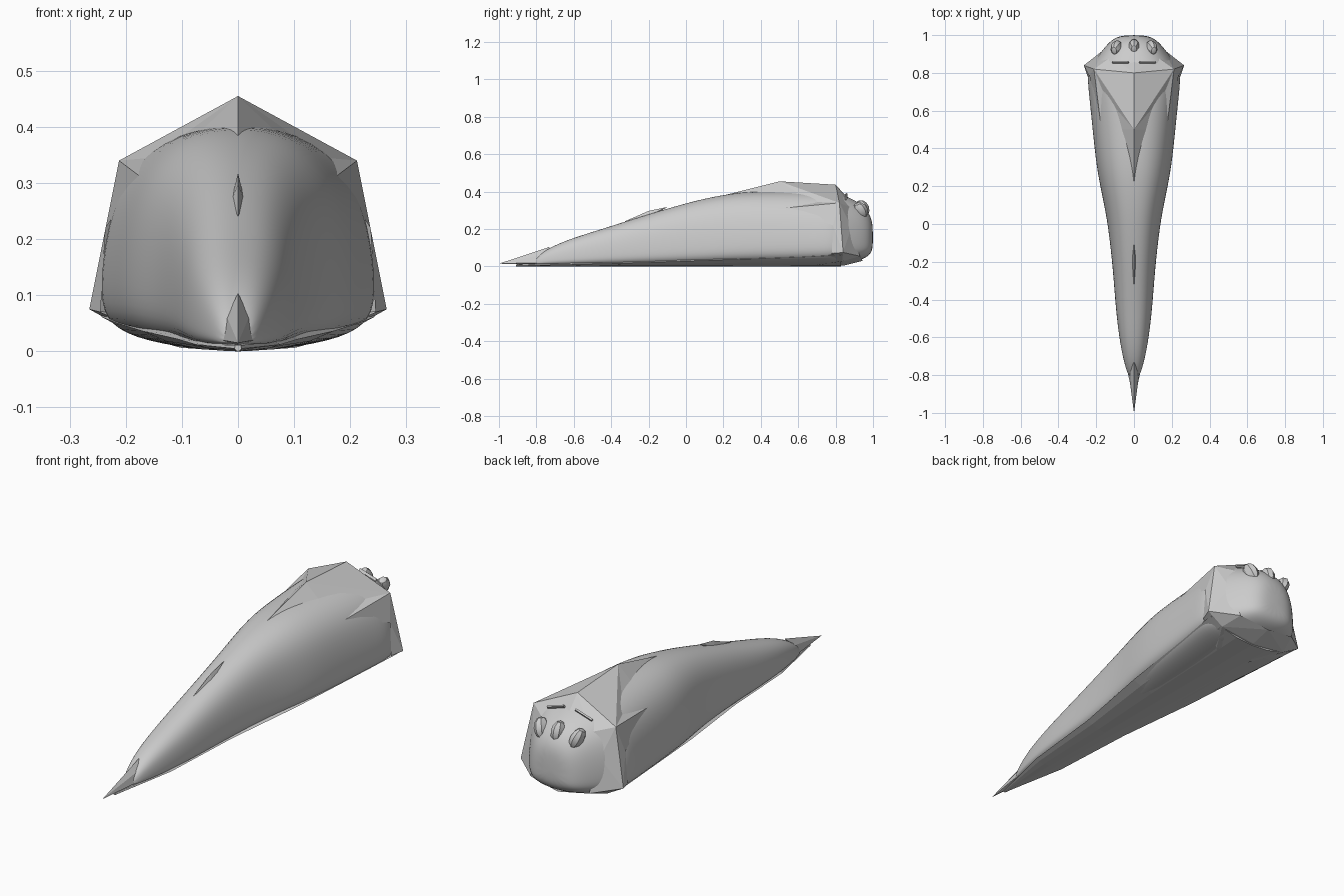
import bpy, bmesh, math
from mathutils import Vector

if "Cube" in bpy.data.objects:
    bpy.data.objects.remove(bpy.data.objects["Cube"])


def make(name, verts, faces, smooth=False, subsurf=0):
    me = bpy.data.meshes.new(name)
    me.from_pydata(verts, [], faces)
    bm = bmesh.new()
    bm.from_mesh(me)
    bmesh.ops.remove_doubles(bm, verts=bm.verts, dist=0.0005)
    bmesh.ops.recalc_face_normals(bm, faces=bm.faces)
    bm.to_mesh(me)
    bm.free()
    ob = bpy.data.objects.new(name, me)
    bpy.context.collection.objects.link(ob)
    for p in me.polygons:
        p.use_smooth = smooth
    if subsurf:
        mod = ob.modifiers.new("smooth", 'SUBSURF')
        mod.levels = mod.render_levels = subsurf
    return ob


def loft(name, rings, **kw):
    n = len(rings[0])
    verts = [v for r in rings for v in r]
    faces = [(i * n + j, i * n + (j + 1) % n, (i + 1) * n + (j + 1) % n, (i + 1) * n + j)
             for i in range(len(rings) - 1) for j in range(n)]
    faces += [tuple(range(n)), tuple(range((len(rings) - 1) * n, len(rings) * n))]
    return make(name, verts, faces, **kw)


def mirrored(name, pts, tris):
    """Symmetric faceted part from named half points."""
    verts, faces = [], []
    for s in (1, -1):
        for t in tris:
            faces.append(tuple(range(len(verts), len(verts) + len(t))))
            verts += [(s * pts[k][0], pts[k][1], pts[k][2]) for k in t]
    return make(name, verts, faces)


# Slug body: y, half width, bottom, top
half = [(0, 0), (.40, .01), (.78, .05), (1.0, .13), (1.03, .28), (.98, .55),
        (.83, .80), (.48, .97), (0, 1.01)]
stations = [(-.82, .022, .012, .03), (-.76, .045, .008, .085), (-.64, .072, .004, .142),
            (-.45, .095, .002, .20), (-.25, .108, .001, .265), (0, .135, 0, .34),
            (.15, .165, 0, .375), (.3, .195, 0, .40), (.5, .215, 0, .405), (.7, .235, .002, .405),
            (.80, .245, .005, .40), (.87, .20, .018, .37), (.94, .15, .035, .335),
            (.985, .105, .06, .28), (1.0, .05, .10, .22)]
rings = []
for y, w, z0, z1 in stations:
    right = [(x * w, y, z0 + z * (z1 - z0)) for x, z in half]
    rings.append(right + [(-x, yy, z) for x, yy, z in right[-2:0:-1]])
loft("body", rings, smooth=True, subsurf=2)

# Thin curved sole under the body
sole = []
for y, w, e in [(-.91, .006, .005), (-.6, .075, .012), (-.2, .108, .022), (.2, .17, .036),
                (.6, .215, .05), (.83, .245, .062)]:
    low = [(f * w, y, e * g) for f, g in [(-1, 1), (-.75, .5), (-.37, .1), (0, 0),
                                          (.37, .1), (.75, .5), (1, 1)]]
    sole.append(low + [(.9 * w, y, e + .006), (-.9 * w, y, e + .006)])
loft("sole", sole, smooth=False)

# Faceted hood around the head
H = {"T": (0, .80, .437), "U": (.212, .82, .34), "L": (.265, .84, .075), "B": (0, .84, .004),
     "A": (0, .50, .455), "P": (.085, .50, .375), "R": (.155, .68, .345), "S": (0, .10, .355),
     "Q": (.175, .52, .312), "M": (.236, .785, .22), "N": (.245, .78, .07),
     "f1": (0, .875, .355), "f2": (.12, .885, .315), "f3": (.175, .885, .21),
     "f4": (.15, .93, .055), "f5": (0, .945, .03),
     "C": (.18, .835, .028), "D": (.10, .70, .006), "E": (0, .60, .002)}
mirrored("hood", H, ["TUA", "AUR", "ARP", "APS", "UQR", "UMQ", "ULM", "LNM",
                     ("T", "f1", "f2"), ("T", "f2", "U"), ("U", "f2", "f3"), ("U", "f3", "L"),
                     ("L", "f3", "f4"), ("L", "f4", "C"), ("C", "f4", "f5"), ("C", "f5", "B"),
                     "LCN", "CDN", "CBD", "BED"])

# Back spine
K = {"a": (0, -.33, .24), "b": (.012, -.21, .268), "c": (0, -.20, .297),
     "d": (0, -.10, .318), "e": (0, -.2, .255)}
mirrored("back_spine", K, ["abc", "cbd", "aeb", "ebd"])

# Tail spike
t = {"tip": (0, -1, .015), "t": (0, -.73, .104), "u": (.02, -.77, .062),
     "l": (.028, -.79, .02), "b": (0, -.79, .008)}
mirrored("tail_spike", t, [("tip", "t", "u"), ("tip", "u", "l"), ("tip", "l", "b"),
                           ("t", "u", "l", "b")])


# Three eyes
def eye(name, x, y, z, tilt):
    bpy.ops.mesh.primitive_uv_sphere_add(segments=8, ring_count=6, radius=1, location=(x, y, z),
                                         rotation=(.35, tilt, 0))
    ob = bpy.context.object
    ob.name = name
    ob.scale = (.03, .04, .048)
    bpy.ops.object.shade_smooth_by_angle()


eye("middle_eye", 0, .94, .308, 0)
eye("left_eye", -.092, .932, .298, -.35)
eye("right_eye", .092, .932, .298, .35)

# Round mouth rim and inner disc
bpy.ops.mesh.primitive_torus_add(location=(0, .992, .17), rotation=(math.pi / 2, 0, 0),
                                 major_radius=.03, minor_radius=.006,
                                 major_segments=8, minor_segments=5)
bpy.context.object.name = "mouth_rim"

# Brow ridges on the hood front
for s in (-1, 1):
    bpy.ops.mesh.primitive_cube_add(size=1, location=(s * .072, .856, .373),
                                    rotation=(-.6, s * .3, 0))
    ob = bpy.context.object
    ob.name = "brow_ridge"
    ob.scale = (.09, .008, .012)
